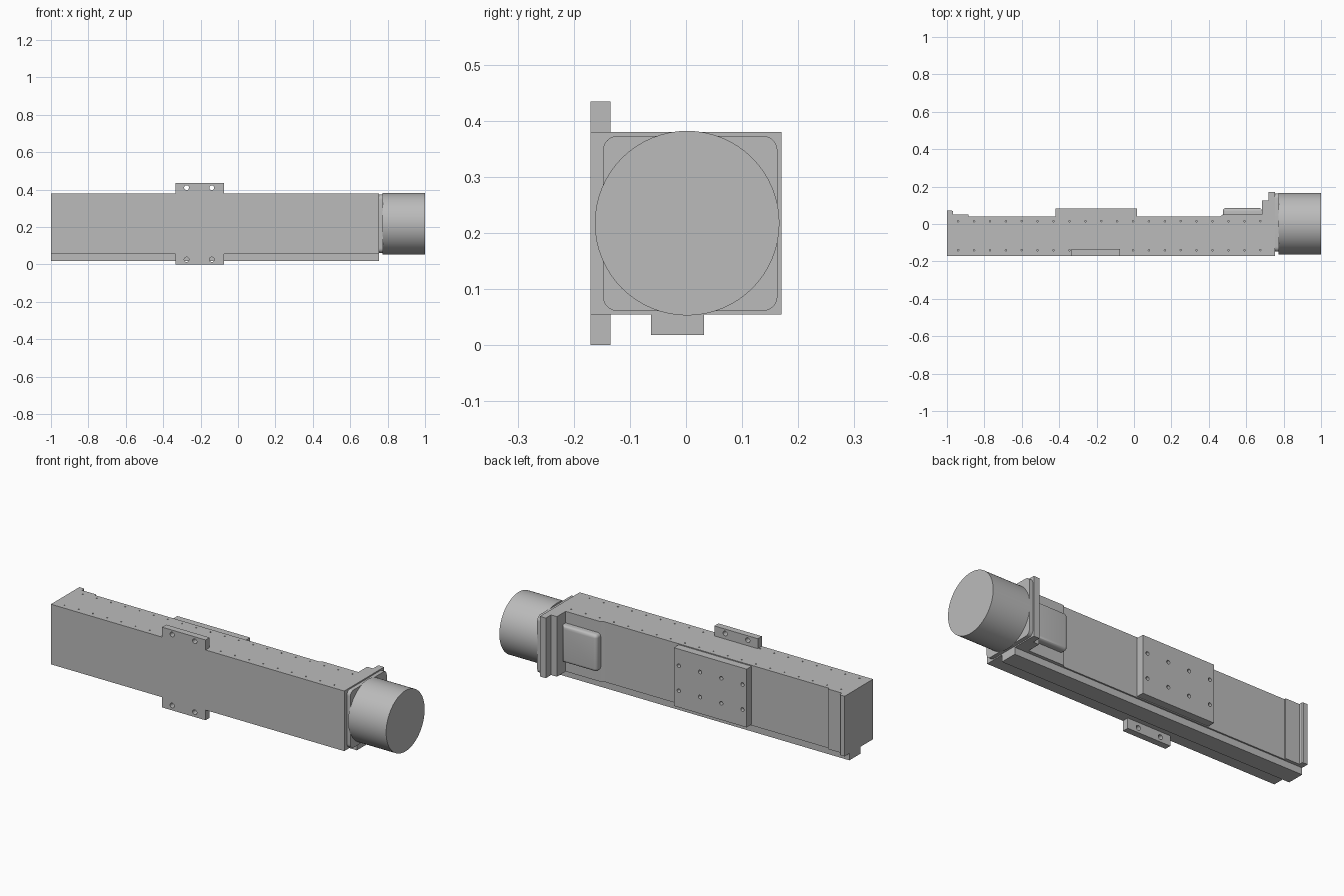
import bpy, bmesh, math
from mathutils import Matrix, Vector

old = bpy.data.objects.get("Cube")
if old:
    bpy.data.objects.remove(old, do_unlink=True)

grey = bpy.data.materials.new("machined grey")
grey.use_nodes = True
colour = (0.5, 0.5, 0.5, 1)
grey.diffuse_color = colour
grey.node_tree.nodes["Principled BSDF"].inputs["Base Color"].default_value = colour

LOW, HIGH = 0.055, 0.38
MID = (LOW + HIGH) / 2


def finish(name, bm):
    bmesh.ops.recalc_face_normals(bm, faces=bm.faces)
    mesh = bpy.data.meshes.new(name)
    bm.to_mesh(mesh)
    bm.free()
    mesh.materials.append(grey)
    obj = bpy.data.objects.new(name, mesh)
    bpy.context.collection.objects.link(obj)
    return obj


def activate(obj):
    bpy.ops.object.select_all(action='DESELECT')
    obj.select_set(True)
    bpy.context.view_layer.objects.active = obj


def smooth(obj):
    activate(obj)
    bpy.ops.object.shade_smooth_by_angle(angle=math.radians(35))


def box(name, x, y, z):
    bm = bmesh.new()
    bmesh.ops.create_cube(bm, size=1)
    for v in bm.verts:
        v.co = Vector([(r[0] + r[1]) / 2 + c * (r[1] - r[0])
                       for c, r in zip(v.co, (x, y, z))])
    return finish(name, bm)


def cylinders(name, centres, radius, depth, axis, sides):
    turn = {'X': Matrix.Rotation(math.pi / 2, 4, 'Y'),
            'Y': Matrix.Rotation(math.pi / 2, 4, 'X'),
            'Z': Matrix()}[axis]
    bm = bmesh.new()
    for c in centres:
        bmesh.ops.create_cone(bm, cap_ends=True, segments=sides, radius1=radius,
                              radius2=radius, depth=depth,
                              matrix=Matrix.Translation(c) @ turn)
    return finish(name, bm)


def drill(obj, centres, radius, depth, axis, sides=16):
    cutter = cylinders("hole_cutter", centres, radius, depth, axis, sides)
    cutter.hide_render = True
    mod = obj.modifiers.new("holes", 'BOOLEAN')
    mod.operation, mod.solver, mod.object = 'DIFFERENCE', 'EXACT', cutter
    activate(obj)
    bpy.ops.object.modifier_apply(modifier=mod.name)
    bpy.data.objects.remove(cutter, do_unlink=True)


def round_edges(obj, width, chosen):
    bm = bmesh.new()
    bm.from_mesh(obj.data)
    edges = [e for e in bm.edges if chosen(e)]
    bmesh.ops.bevel(bm, geom=edges, offset=width, segments=6, profile=0.5,
                    affect='EDGES')
    bm.to_mesh(obj.data)
    bm.free()
    smooth(obj)


def along(edge, axis):
    return abs((edge.verts[0].co - edge.verts[1].co).normalized()[axis]) > 0.9


# Housing: stepped plan profile, extruded upwards
profile = [(-1, -0.17), (0.755, -0.17), (0.755, 0.17), (0.72, 0.17),
           (0.72, 0.125), (0.685, 0.125), (0.685, 0.05), (0.475, 0.05),
           (0.46, 0.04), (-0.885, 0.04), (-0.885, 0.05), (-0.968, 0.05),
           (-0.968, 0.068), (-0.975, 0.073), (-1, 0.073)]
bm = bmesh.new()
base = bm.faces.new([bm.verts.new((x, y, LOW)) for x, y in profile])
up = bmesh.ops.extrude_face_region(bm, geom=[base])["geom"]
bmesh.ops.translate(bm, vec=(0, 0, HIGH - LOW),
                    verts=[g for g in up if isinstance(g, bmesh.types.BMVert)])
housing = finish("housing", bm)

# Rows of tiny mounting holes along the top
drill(housing, [(-0.94 + 0.085 * i, y, HIGH) for i in range(20)
                for y in (-0.14, 0.015)], 0.004, 0.02, 'Z', 8)

# Rail under the housing
box("bottom_rail", (-1, 0.755), (-0.062, 0.032), (0.018, LOW))

# Drilled mounting tabs above and below
for name, low, high, hole in (("upper_tab", HIGH, 0.434, 0.41),
                              ("lower_tab", 0, LOW, 0.026)):
    tab = box(name, (-0.335, -0.075), (-0.17, -0.135), (low, high))
    drill(tab, [(x, -0.15, hole) for x in (-0.275, -0.14)], 0.013, 0.1, 'Y')

# Carriage plate with two rows of holes
carriage = box("carriage_plate", (-0.42, 0.015), (0.04, 0.082), (0.06, 0.375))
drill(carriage, [(-0.395 + 0.127 * i, 0.082, z) for i in range(4)
                 for z in (0.15, 0.285)], 0.01, 0.05, 'Y')

# Rounded connector cover
cover = box("connector_cover", (0.475, 0.685), (0.045, 0.086), (MID - 0.1, MID + 0.1))
round_edges(cover, 0.018, lambda e: (along(e, 1) and e.verts[0].co.x < 0.5)
            or all(v.co.y > 0.08 for v in e.verts))

# Motor flange and motor
flange = box("motor_flange", (0.755, 0.776), (-0.148, 0.163), (0.061, 0.373))
round_edges(flange, 0.026, lambda e: along(e, 0))
motor = cylinders("motor", [(0.8865, 0.002, MID)], 0.1645, 0.227, 'X', 64)
smooth(motor)
